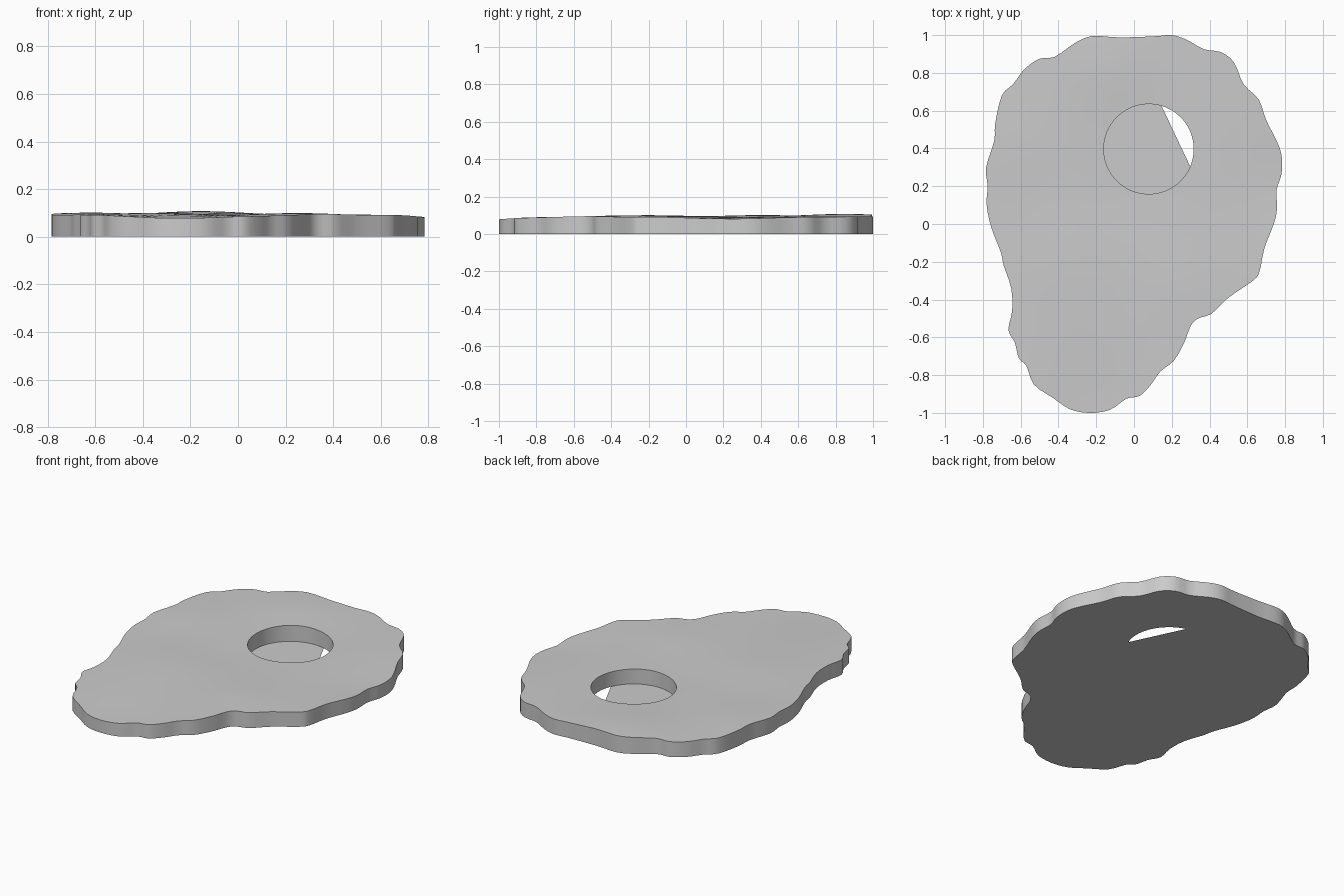
import bpy, bmesh, math
from mathutils import Vector

if "Cube" in bpy.data.objects:
    bpy.data.objects.remove(bpy.data.objects["Cube"])

# Irregular outline, clockwise seen from above
OUTLINE = [(.2, 1), (.28, .975), (.37, .925), (.46, .91), (.53, .855), (.58, .74), (.66, .66),
           (.7, .55), (.76, .43), (.783, .35), (.78, .26), (.755, .18), (.757, .08), (.74, 0),
           (.69, -.13), (.665, -.25), (.63, -.3), (.5, -.39), (.41, -.475), (.34, -.5),
           (.3, -.54), (.265, -.63), (.21, -.725), (.14, -.78), (.09, -.85), (.03, -.91),
           (-.04, -.925), (-.13, -.985), (-.24, -1), (-.34, -.98), (-.43, -.92), (-.53, -.85),
           (-.57, -.75), (-.61, -.71), (-.63, -.63), (-.665, -.56), (-.645, -.46), (-.65, -.34),
           (-.69, -.22), (-.705, -.15), (-.755, -.02), (-.78, .1), (-.775, .2), (-.783, .3),
           (-.74, .44), (-.735, .53), (-.7, .68), (-.64, .74), (-.58, .82), (-.5, .875),
           (-.42, .885), (-.31, .96), (-.22, .995), (-.08, .988), (.1, .993)]
HOLE, RADIUS, RINGS, SUB = Vector((.078, .397)), .238, 14, 3
CHORD = (math.radians(-22), math.radians(71.5))   # open part of the hole bottom


def smooth_loop(points, sub):
    p = [Vector(q) for q in points]
    n, out = len(p), []
    for i in range(n):
        a, b, c, d = p[i - 1], p[i], p[(i + 1) % n], p[(i + 2) % n]
        for k in range(sub):
            t = k / sub
            out.append(.5 * (2 * b + (c - a) * t + (2 * a - 5 * b + 4 * c - d) * t * t
                             + (3 * b - a - 3 * c + d) * t ** 3))
    return out


def height(x, y):
    def bump(cx, cy, r, h):
        return h * math.exp(-((x - cx) ** 2 + (y - cy) ** 2) / r ** 2)
    return (.092 + bump(-.15, .85, .28, .014) + bump(-.65, .4, .25, .008)
            + bump(-.35, -.2, .28, .007) + bump(.25, -.3, .22, .006)
            + bump(-.2, -1, .3, -.014) + bump(.8, .2, .3, -.011)
            + bump(-.1, .1, .2, -.004) + .0015 * math.sin(11 * x + 4 * y))


def bridge(bm, a, b):
    for i in range(len(a)):
        j = (i + 1) % len(a)
        bm.faces.new((a[i], a[j], b[j], b[i]))


bm = bmesh.new()
outer = smooth_loop(OUTLINE, SUB)
inner = [HOLE + (p - HOLE).normalized() * RADIUS for p in outer]

# Wavy top, as rings from the hole to the outline
top = []
for r in range(RINGS + 1):
    ring = [a.lerp(b, r / RINGS) for a, b in zip(inner, outer)]
    top.append([bm.verts.new((p.x, p.y, height(p.x, p.y))) for p in ring])
for a, b in zip(top, top[1:]):
    bridge(bm, a, b)

# Outer rim, hole wall and flat underside
low_out = [bm.verts.new((p.x, p.y, 0)) for p in outer]
low_in = [bm.verts.new((p.x, p.y, 0)) for p in inner]
bridge(bm, top[-1], low_out)
bridge(bm, low_out, low_in)
bridge(bm, low_in, top[0])
bmesh.ops.recalc_face_normals(bm, faces=bm.faces[:])

# Floor of the hole, leaving a sliver open along a straight chord
floor = [v for v, p in zip(low_in, inner)
         if not CHORD[0] < math.atan2(p.y - HOLE.y, p.x - HOLE.x) < CHORD[1]]
f = bm.faces.new(floor)
f.normal_update()
if f.normal.z > 0:
    f.normal_flip()

mesh = bpy.data.meshes.new("stone_slab")
bm.to_mesh(mesh)
bm.free()
slab = bpy.data.objects.new("stone_slab", mesh)
bpy.context.collection.objects.link(slab)
bpy.context.view_layer.objects.active = slab
slab.select_set(True)
bpy.ops.object.shade_smooth_by_angle(angle=math.radians(30))
